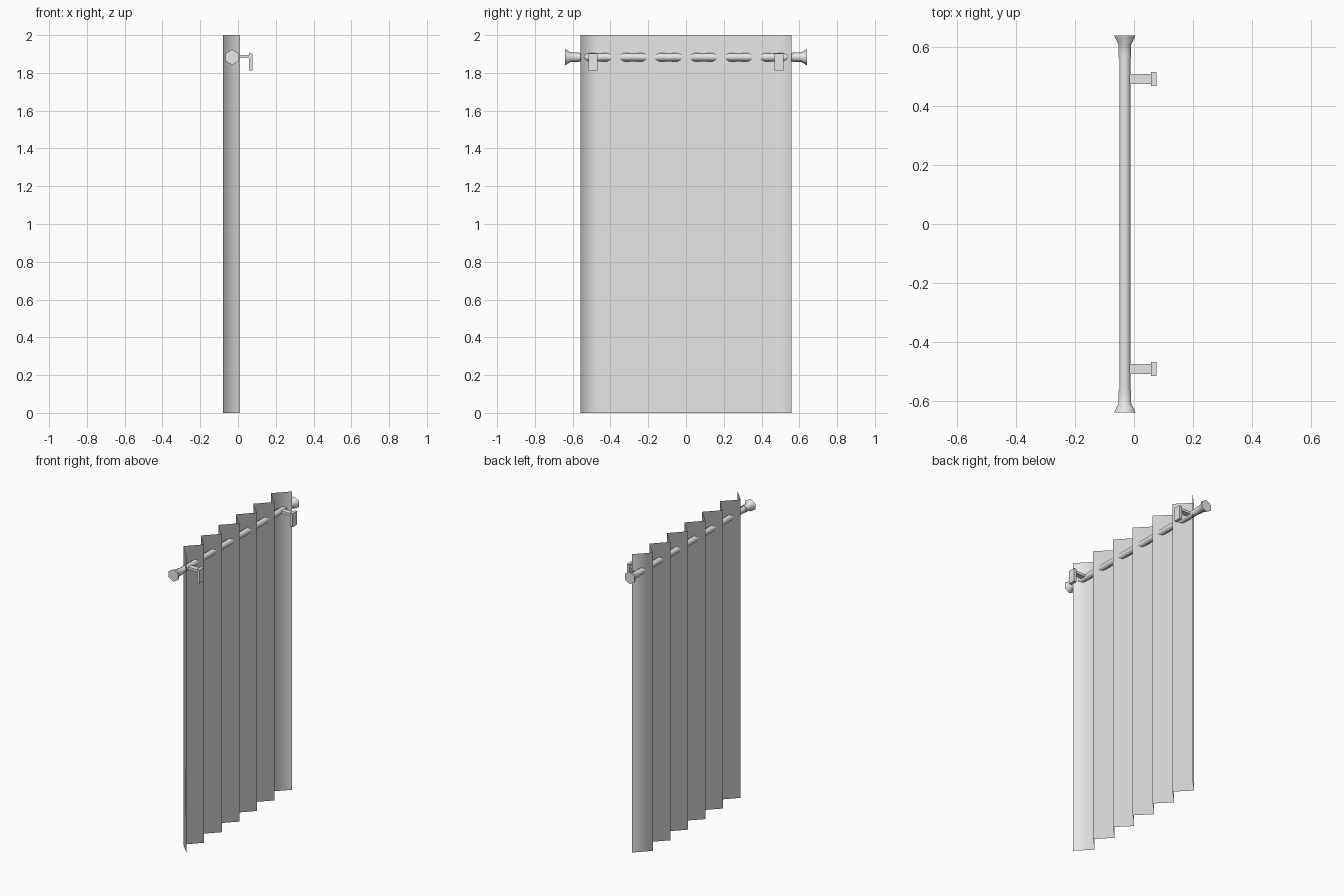
import bpy, bmesh, math

cube = bpy.data.objects.get("Cube")
if cube:
    bpy.data.objects.remove(cube)

grey = bpy.data.materials.new("light_grey")
grey.use_nodes = True
grey.diffuse_color = (0.8, 0.8, 0.8, 1)
grey.node_tree.nodes["Principled BSDF"].inputs["Base Color"].default_value = (0.8, 0.8, 0.8, 1)

ROD_X, ROD_Z = -0.031, 1.883


def finish(name, bm, smooth_angle=None):
    mesh = bpy.data.meshes.new(name)
    bm.to_mesh(mesh)
    bm.free()
    mesh.materials.append(grey)
    obj = bpy.data.objects.new(name, mesh)
    bpy.context.collection.objects.link(obj)
    if smooth_angle:
        bpy.ops.object.select_all(action='DESELECT')
        obj.select_set(True)
        bpy.context.view_layer.objects.active = obj
        bpy.ops.object.shade_smooth_by_angle(angle=math.radians(smooth_angle))
    return obj


def hex_lathe(name, profile):
    """Six-sided turned part along the rod axis; profile holds (y, radius)."""
    bm = bmesh.new()
    rings = []
    for y, r in profile:
        turns = [math.tau * i / 6 for i in range(6)]
        rings.append([bm.verts.new((ROD_X + r * math.sin(a), y, ROD_Z + r * math.cos(a)))
                      for a in turns])
    for a, b in zip(rings, rings[1:]):
        for i in range(6):
            j = (i + 1) % 6
            bm.faces.new((a[i], a[j], b[j], b[i]))
    bm.faces.new(rings[0])
    bm.faces.new(rings[-1])
    bmesh.ops.recalc_face_normals(bm, faces=bm.faces)
    return finish(name, bm, 65)


def add_box(bm, low, high):
    verts = bmesh.ops.create_cube(bm, size=1)["verts"]
    for v in verts:
        v.co = [(a + b) / 2 + c * (b - a) for a, b, c in zip(low, high, v.co)]


# Curtain: a single pleated sheet hanging from top to floor
PLEATS = 6
HALF_WIDTH = 0.558
bm = bmesh.new()
columns = []
for i in range(2 * PLEATS + 1):
    x = -0.08 if i % 2 else 0.01
    y = -HALF_WIDTH + HALF_WIDTH * i / PLEATS
    columns.append([bm.verts.new((x, y, z)) for z in (0, 2)])
for a, b in zip(columns, columns[1:]):
    face = bm.faces.new((a[0], b[0], b[1], a[1]))
    face.smooth = True
finish("curtain", bm)

# Rod threaded through the pleats
hex_lathe("rod", [(-0.6, 0.0215), (0.6, 0.0215)])

for side, end in ((-1, "front"), (1, "back")):
    # Flared end cap with a sleeve over the rod
    hex_lathe(end + "_finial", [(side * y, r) for y, r in
              ((0.566, 0.025), (0.61, 0.025), (0.635, 0.04), (0.64, 0.041))])

    # Wall bracket: arm and hanging plate
    y = side * 0.493
    bm = bmesh.new()
    add_box(bm, (-0.025, y - 0.017, 1.878), (0.06, y + 0.017, 1.895))
    add_box(bm, (0.057, y - 0.024, 1.812), (0.077, y + 0.024, 1.902))
    finish(end + "_bracket", bm)
